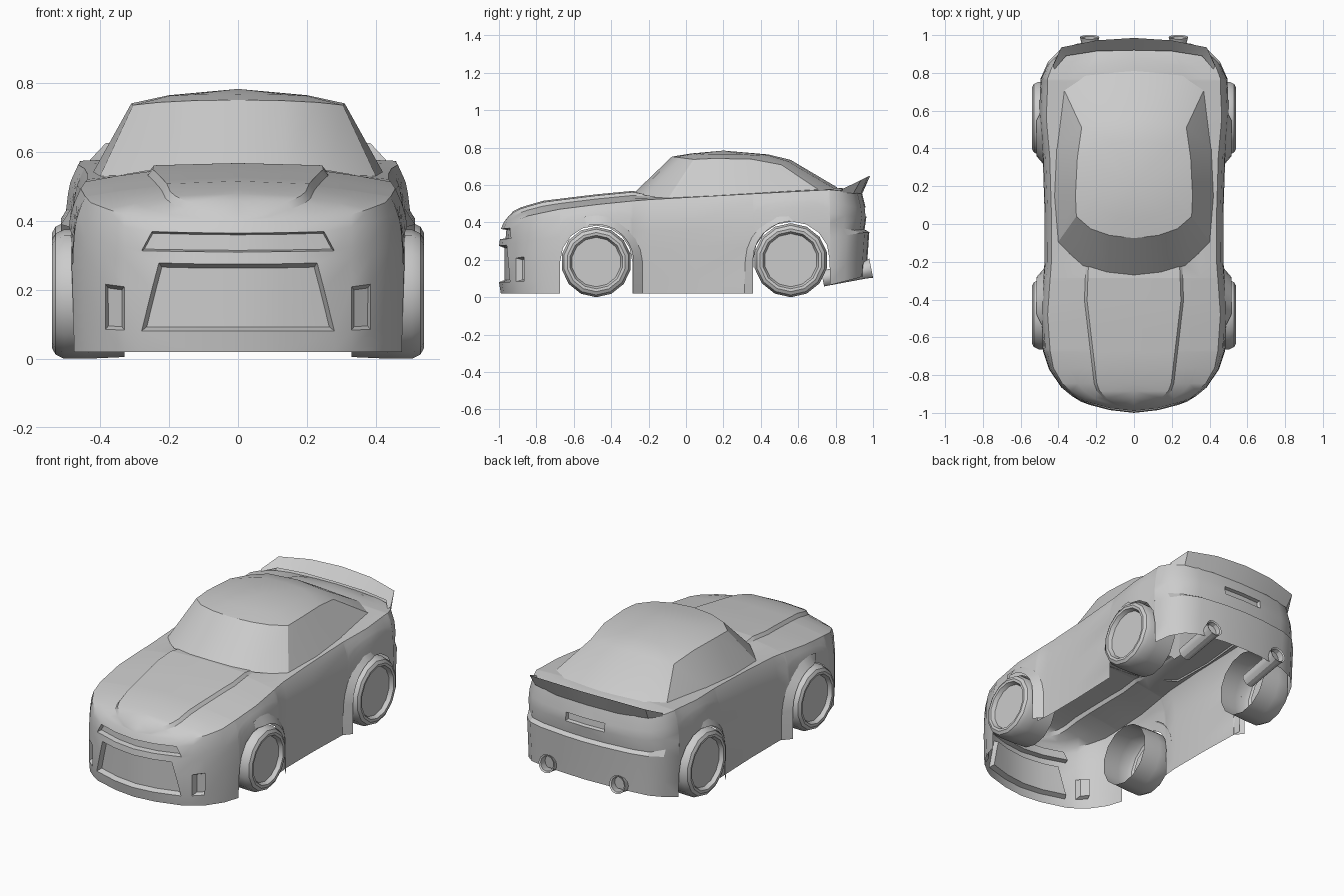
import bpy, bmesh
from math import sin, cos, pi, radians
from mathutils import Vector

if "Cube" in bpy.data.objects:
    bpy.data.objects.remove(bpy.data.objects["Cube"])


def lerp(tab, v):
    if v <= tab[0][0]:
        return tab[0][1]
    for (a, p), (b, q) in zip(tab, tab[1:]):
        if v <= b:
            return p + (q - p) * (v - a) / (b - a)
    return tab[-1][1]


def clamp(v):
    return max(0.0, min(1.0, v))


def grid(bm, rows, close=False):
    V = [[bm.verts.new(p) for p in r] for r in rows]
    faces = {}
    for i in range(len(V) - (0 if close else 1)):
        A, B = V[i], V[(i + 1) % len(V)]
        for k in range(len(A) - 1):
            faces[i, k] = bm.faces.new((A[k], B[k], B[k + 1], A[k + 1]))
    return faces


def finish(bm, name, centre, angle=30):
    bmesh.ops.remove_doubles(bm, verts=bm.verts[:], dist=0.0005)
    bmesh.ops.recalc_face_normals(bm, faces=bm.faces[:])
    c = Vector(centre)
    if sum(f.normal.dot(f.calc_center_median() - c) * f.calc_area() for f in bm.faces) < 0:
        bmesh.ops.reverse_faces(bm, faces=bm.faces[:])
    me = bpy.data.meshes.new(name)
    bm.to_mesh(me)
    bm.free()
    ob = bpy.data.objects.new(name, me)
    bpy.context.collection.objects.link(ob)
    bpy.ops.object.select_all(action='DESELECT')
    ob.select_set(True)
    bpy.context.view_layer.objects.active = ob
    bpy.ops.object.shade_smooth_by_angle(angle=radians(angle))
    m = ob.modifiers.new("mirror", 'MIRROR')
    m.use_mirror_merge = True
    return ob


# ---- body shell: plan outline stations (x, y, bottom z), nose to tail
WIDTH = [(-.68, .482), (-.48, .497), (-.28, .482), (0, .475), (.36, .485), (.56, .505), (.77, .495)]


def arch(yc, r, zc):
    pts = []
    for k in range(9):
        a = pi - pi * k / 8
        y = yc + r * cos(a)
        pts.append((lerp(WIDTH, y), y, zc + r * sin(a)))
    return pts


S = [(0, -1, .02), (.13, -.985, .02), (.255, -.95, .02), (.33, -.91, .02), (.385, -.865, .02),
     (.45, -.77, .02), (.482, -.675, .02)]
S += arch(-.48, .193, .19)
S += [(.482, -.285, .02), (.475, -.2, .02), (.475, .05, .02), (.485, .358, .02)]
S += arch(.565, .205, .2)
S += [(.495, .772, .065), (.455, .86, .085), (.39, .925, .1), (.3, .955, .11),
      (.13, .975, .115), (0, .98, .115)]
BELT = [(-1, .40), (-.95, .405), (-.865, .435), (-.68, .47), (-.48, .495), (-.23, .52),
        (.3, .55), (.77, .575), (.98, .56)]
CREST = [(-.975, .40), (-.96, .42), (-.925, .46), (-.885, .48), (-.77, .515), (-.48, .55),
         (-.27, .57), (-.2, .55), (.75, .588), (.86, .582), (.94, .56)]
TUCK = [(0, .92), (.05, .965), (.1, .985), (.2, 1), (.5, .985)]
ZF = [.02, .08, .2, .275, .31, .365, .40]
ZR = [.11, .2, .345, .36, .43, .48, .56]
DYF = [.01, 0, 0, 0, .005, .01, .025]
DYR = [-.015, -.01, 0, -.025, -.015, -.02, -.04]
GRILLE_X = [.28, .28, .25, .23, .28, .25, .26]

rows = []
for i, (x, y, b) in enumerate(S):
    wf, wr = clamp((-.7 - y) / .2), clamp((y - .75) / .15)
    belt = lerp(BELT, y)
    row = []
    for j in range(7):
        t = (ZF[j] - .02) / .38 * (1 - wr) + (ZR[j] - .11) / .45 * wr
        z = b + (belt - b) * t
        f = 1 + (lerp(TUCK, belt - z) - 1) * (1 - max(wf, wr * .6))
        px, py = x * f, y + wf * DYF[j] + wr * DYR[j]
        if i == 2:
            py += (GRILLE_X[j] - px) * .35
            px = GRILLE_X[j]
        row.append((px, py, z))
    X, Y, _ = row[-1]
    C = lerp(CREST, Y) if x else belt
    hx = min(.55 * X, .27 + .117 * (Y + .22), .27)
    for px, h in ((hx + (X - hx) * .55, .3), (hx + min(.014, .1 * X), .55), (hx, .88), (0, 1)):
        row.append((px, Y, belt + (C - belt) * h))
    rows.append(row)

bm = bmesh.new()
F = grid(bm, rows)
bmesh.ops.recalc_face_normals(bm, faces=bm.faces[:])
last = len(S) - 2
# recessed grille, upper slot, side intakes and rear plate pocket
for keys, th, dy in (([(i, j) for i in (0, 1) for j in (1, 2)], .012, .03),
                     ([(0, 4), (1, 4)], .005, .03),
                     ([(3, 1)], .01, .03),
                     ([(last, 4)], .005, -.02)):
    reg = [F[k] for k in keys]
    bmesh.ops.inset_region(bm, faces=reg, thickness=th, depth=0,
                           use_boundary=False, use_even_offset=True)
    for v in {v for f in reg for v in f.verts}:
        v.co.y += dy
        if abs(v.co.x) < .02:
            v.co.x = 0
# open the deck beneath the cabin
hole = [f for f in bm.faces if f.normal.z ** 2 > .5 and f.calc_center_median().x < .25
        and -.05 < f.calc_center_median().y < .66 and f.calc_center_median().z > .5]
bmesh.ops.delete(bm, geom=hole, context='FACES')
finish(bm, "body_shell", (0, 0, .3), 28)

# ---- cabin: base ring, roof edge ring, crowned roof
base = [(0, -.272, .563), (.14, -.255, .558), (.27, -.22, .545), (.405, -.1, .522), (.425, .15, .535),
        (.415, .4, .548), (.37, .71, .574), (.25, .79, .582), (0, .81, .586)]
edge = [(0, -.075, .752), (.13, -.06, .75), (.23, -.025, .745), (.305, .04, .737), (.31, .15, .742),
        (.3, .35, .738), (.277, .51, .708), (.18, .545, .727), (0, .56, .734)]
bm = bmesh.new()
rows = []
for p, e in zip(base, edge):
    rows.append([p, e, (e[0] * .65, .22 + (e[1] - .22) * .65, e[2] * .3 + .77 * .7 + .004), (0, .2, .784)])
grid(bm, rows)
finish(bm, "cabin", (0, .25, .4), 28)

# ---- rear spoiler
bm = bmesh.new()
inner = [(0, .92, .582), (.2, .915, .582), (.36, .89, .58), (.42, .82, .57)]
tip = [(0, .985, .65), (.2, .972, .645), (.385, .935, .626), (.43, .835, .578)]
under = [(0, .942, .553), (.2, .935, .553), (.375, .895, .555), (.43, .84, .56)]
grid(bm, list(zip(inner, tip, under)))
finish(bm, "spoiler", (0, .9, .5))

# ---- wheel arch flares
for name, yc, r, zc, a0, a1 in (("front_flare", -.48, .2, .19, 105, 0), ("rear_flare", .565, .207, .2, 80, 180)):
    rows = []
    for k in range(8):
        a = radians(a0 + (a1 - a0) * k / 7)
        w = .515 if k else .49
        rows.append([(w, yc + r * cos(a), zc + r * sin(a)),
                     (.474 + .01 * (k < 3), yc + (r + .048) * cos(a), zc + (r + .048) * sin(a))])
    rows.append([(x, y, .02) for x, y, z in rows[-1]])
    bm = bmesh.new()
    grid(bm, rows)
    finish(bm, name, (0, yc, zc))

# ---- wheels: revolved tyre with dished disc, open inside
for name, yc, r in (("front_wheel", -.48, .188), ("rear_wheel", .56, .198)):
    prof = [(r - .005, .33), (r, .44), (r, .505), (r - .012, .53), (r - .03, .54), (r - .045, .538),
            (r - .056, .515), (0, .515)]
    rows = [[(x, yc + q * sin(2 * pi * k / 14), r + q * -cos(2 * pi * k / 14)) for q, x in prof]
            for k in range(14)]
    bm = bmesh.new()
    grid(bm, rows, True)
    finish(bm, name, (.4, yc, r))

# ---- exhaust pipes: open tubes rising to the rear
bm = bmesh.new()
rows = []
for k in range(12):
    a = 2 * pi * k / 12
    rows.append([(.235 + q * cos(a), y - .2 * q * sin(a), z + q * sin(a))
                 for q, y, z in ((.042, .73, .1), (.044, .96, .145), (.052, .99, .155), (.042, .985, .154), (.038, .8, .115))])
grid(bm, rows, True)
finish(bm, "exhaust_pipe", (.235, .88, .13))
